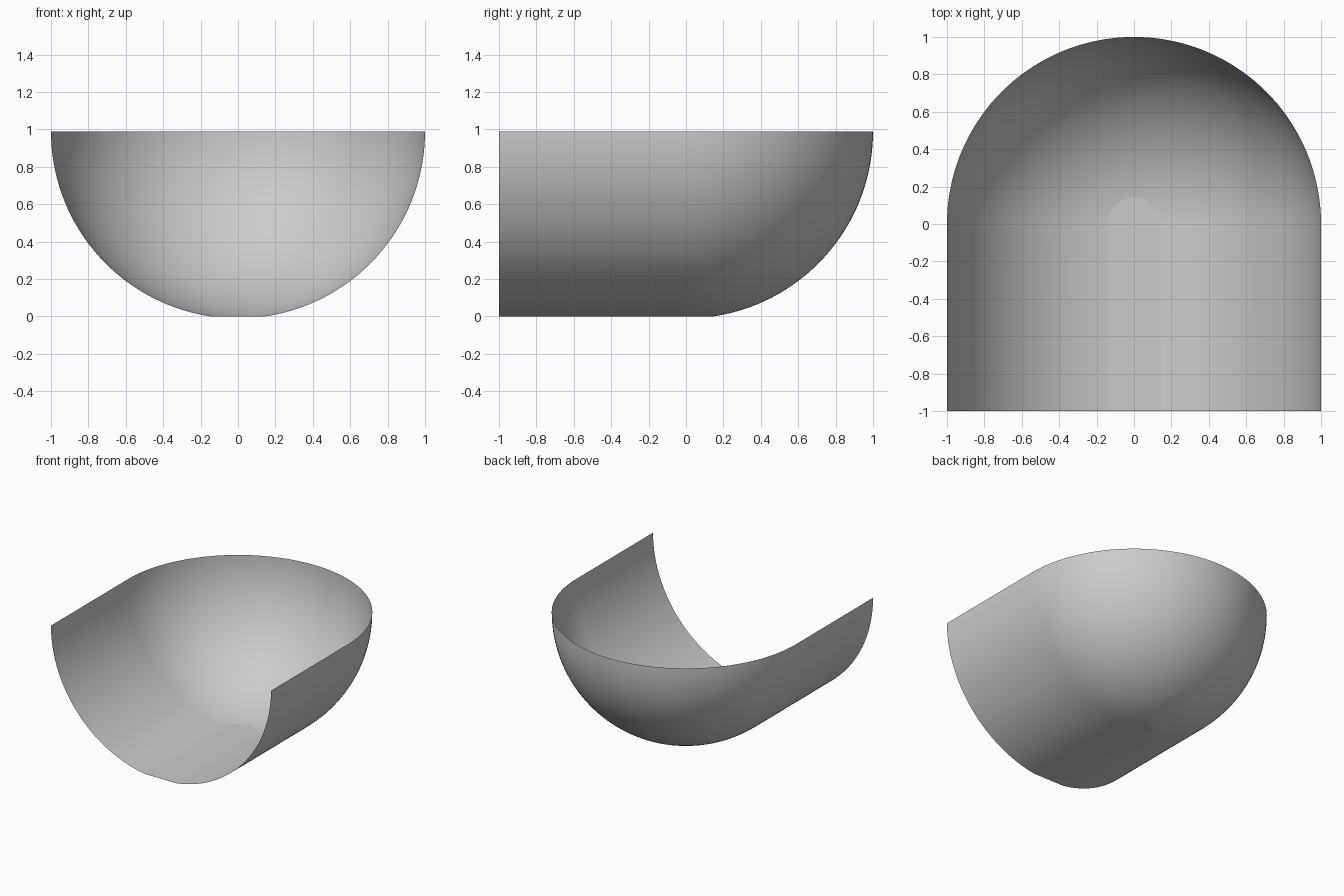
import bpy, bmesh, math

if "Cube" in bpy.data.objects:
    bpy.data.objects.remove(bpy.data.objects["Cube"])

RADIUS, HEIGHT, LENGTH = 1.0, 0.99, 1.0
RINGS, SEGMENTS = 40, 72

# Plan path: right straight end, half circle round the back, left straight end
path = [(0.0, -LENGTH)]
path += [(math.pi * i / SEGMENTS, 0.0) for i in range(SEGMENTS + 1)]
path += [(math.pi, -LENGTH)]

# Curved wall: sweep the arc profile (rim down to floor) along the path
bm = bmesh.new()
t_floor = math.asin(HEIGHT / RADIUS)
rows = []
for j in range(RINGS + 1):
    t = t_floor * j / RINGS
    r, z = RADIUS * math.cos(t), HEIGHT - RADIUS * math.sin(t)
    rows.append([bm.verts.new((r * math.cos(a), r * math.sin(a) + y, z))
                 for a, y in path])
for upper, lower in zip(rows, rows[1:]):
    for i in range(len(path) - 1):
        bm.faces.new((upper[i], upper[i + 1], lower[i + 1], lower[i]))

# Flat floor strip with a rounded back end
last = rows[-1]
bm.faces.new((last[0], last[1], last[-2], last[-1]))
bm.faces.new(last[1:-1])
bmesh.ops.recalc_face_normals(bm, faces=bm.faces)
bm.normal_update()
if sum(f.normal.z * f.calc_area() for f in bm.faces) > 0:
    bmesh.ops.reverse_faces(bm, faces=bm.faces)

mesh = bpy.data.meshes.new("half_dome_shell")
bm.to_mesh(mesh)
bm.free()
shell = bpy.data.objects.new("half_dome_shell", mesh)
bpy.context.collection.objects.link(shell)

# Smooth wall, crisp floor edge
bpy.context.view_layer.objects.active = shell
shell.select_set(True)
bpy.ops.object.shade_smooth_by_angle(angle=math.radians(4))
